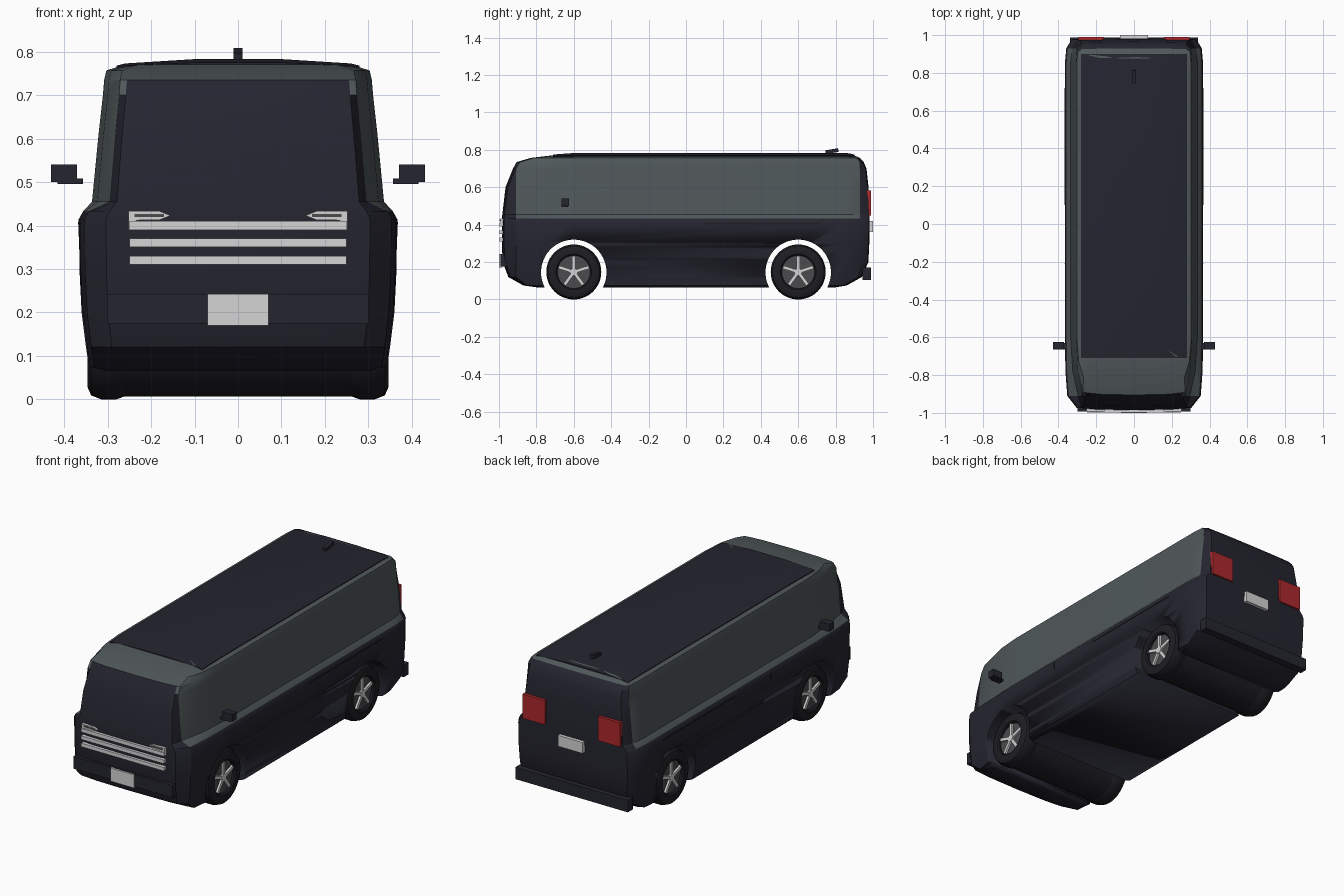
import bpy, bmesh, math
from mathutils import Matrix

if "Cube" in bpy.data.objects:
    bpy.data.objects.remove(bpy.data.objects["Cube"])


def mat(name, c):
    m = bpy.data.materials.new(name)
    m.diffuse_color = (*c, 1)
    m.use_nodes = True
    m.node_tree.nodes["Principled BSDF"].inputs["Base Color"].default_value = m.diffuse_color
    return m


NAVY = mat("dark navy paint", (0.018, 0.018, 0.029))
GREY = mat("grey green paint", (0.08, 0.097, 0.1))
BLACK = mat("black rubber", (0.013, 0.013, 0.017))
RIM = mat("rim grey", (0.07, 0.07, 0.075))
SILVER = mat("silver", (0.66, 0.66, 0.67))
RED = mat("tail red", (0.42, 0.022, 0.025))


def finish(name, bm, mats, angle=30):
    bmesh.ops.recalc_face_normals(bm, faces=bm.faces)
    me = bpy.data.meshes.new(name)
    bm.to_mesh(me)
    bm.free()
    for m in mats:
        me.materials.append(m)
    ob = bpy.data.objects.new(name, me)
    bpy.context.collection.objects.link(ob)
    bpy.ops.object.select_all(action='DESELECT')
    ob.select_set(True)
    bpy.context.view_layer.objects.active = ob
    bpy.ops.object.shade_smooth_by_angle(angle=math.radians(angle))
    return ob


def box(name, lo, hi, m, mirror=False, tilt=0):
    bm = bmesh.new()
    for s in ((1, -1) if mirror else (1,)):
        c = [(a + b) / 2 for a, b in zip(lo, hi)]
        mx = (Matrix.Translation((c[0] * s, c[1], c[2])) @ Matrix.Rotation(tilt, 4, 'X')
              @ Matrix.Diagonal([b - a for a, b in zip(lo, hi)] + [1]))
        bmesh.ops.create_cube(bm, size=1, matrix=mx)
    return finish(name, bm, [m])


def prism(bm, pts, y0, y1):
    """Extrude an (x, z) outline along y."""
    a = [bm.verts.new((x, y0, z)) for x, z in pts]
    b = [bm.verts.new((x, y1, z)) for x, z in pts]
    n = len(pts)
    bm.faces.new(a)
    bm.faces.new(b[::-1])
    for i in range(n):
        bm.faces.new((a[i], a[(i + 1) % n], b[(i + 1) % n], b[i]))


def cyl(bm, r, x0, x1, y, z, n=48):
    mx = Matrix.Translation(((x0 + x1) / 2, y, z)) @ Matrix.Rotation(math.pi / 2, 4, 'Y')
    bmesh.ops.create_cone(bm, cap_ends=True, segments=n, radius1=r, radius2=r,
                          depth=abs(x1 - x0), matrix=mx)


# Body: stacked horizontal rings of (height, half width, front y, back y)
levels = [(.065, .31, -.80, .80), (.075, .343, -.87, .86), (.12, .35, -.95, .94),
          (.2, .36, -.98, .975), (.3, .365, -.985, .98), (.415, .366, -.985, .982),
          (.432, .357, -.985, .982), (.455, .336, -.982, .982), (.6, .322, -.965, .976),
          (.7, .311, -.925, .965), (.735, .308, -.905, .95), (.757, .303, -.83, .93),
          (.77, .26, -.72, .90), (.78, .1, -.62, .88)]
bm = bmesh.new()
rings = []
for z, w, f, b in levels:
    up = z > .44
    half = [(0, f), (.55 * w, f + .003), (.83 * w, f + .012),
            (w * (.88 if up else .965), max(-.91, f + .018)),
            (w * (.965 if up else .992), max(-.78, f + .1)), (w, max(-.6, f + .2)),
            (w, min(.85, b - .06)), (w * .98, min(.93, b - .02)), (w * .9, b - .004),
            (w * .5, b - .001), (0, b)]
    loop = half + [(-x, y) for x, y in half[-2:0:-1]]
    rings.append([bm.verts.new((x, y, z)) for x, y in loop])
for r0, r1 in zip(rings, rings[1:]):
    n = len(r0)
    for i in range(n):
        f = bm.faces.new((r0[i], r0[(i + 1) % n], r1[(i + 1) % n], r1[i]))
        c = f.calc_center_median()
        f.material_index = int(c.z > .428 and -.90 < c.y < .925)
bm.faces.new(rings[0][::-1])
bm.faces.new(rings[-1]).material_index = 1
body = finish("van_body", bm, [NAVY, GREY])

# Wheel arches cut through the body
bm = bmesh.new()
for y in (-.6, .6):
    cyl(bm, .175, -.6, .6, y, .145, 64)
cutter = finish("arch_cutter", bm, [NAVY])
cutter.hide_render = True
mod = body.modifiers.new("arches", 'BOOLEAN')
mod.object = cutter
mod.operation = 'DIFFERENCE'
mod.solver = 'EXACT'
bpy.context.view_layer.objects.active = body
bpy.ops.object.modifier_apply(modifier=mod.name)
bpy.data.objects.remove(cutter)

# Crowned dark roof panel
bm = bmesh.new()
rows = []
for y, d in ((-.71, .01), (-.6, 0), (.86, 0), (.90, .01)):
    prof = [(-.28, .768), (-.26, .773), (-.1, .783), (.1, .783), (.26, .773), (.28, .768)]
    rows.append([bm.verts.new((x, y, z - d * (1 - abs(x) * 2))) for x, z in prof])
for a, b in zip(rows, rows[1:]):
    for i in range(5):
        bm.faces.new((a[i], a[i + 1], b[i + 1], b[i]))
ext = bmesh.ops.extrude_face_region(bm, geom=bm.faces[:])
for v in ext['geom']:
    if isinstance(v, bmesh.types.BMVert):
        v.co.z -= .012
finish("roof_panel", bm, [NAVY])
box("roof_antenna", (-.01, .745, .783), (.01, .815, .803), NAVY, tilt=.17)

# Front: grille bars, headlights, bumper, plate
for i, z in enumerate((.31, .35, .39)):
    box(f"grille_bar_{i + 1}", (-.25, -.998, z), (.25, -.968, z + .02), SILVER)
bm = bmesh.new()
for s in (1, -1):
    prism(bm, [(s * x, z) for x, z in ((.252, .39), (.252, .433), (.18, .433), (.155, .423),
                                       (.18, .413), (.235, .412), (.24, .39))], -.993, -.97)
finish("headlights", bm, [SILVER])
box("headlight_slots", (.17, -.996, .42), (.238, -.99, .427), RIM, True)
box("front_bumper", (-.3, -.993, .175), (.3, -.955, .242), NAVY)
box("front_plate", (-.07, -1, .17), (.07, -.98, .242), SILVER)

# Rear: tail lamps, bumper, plate
box("tail_lamps", (.16, .955, .45), (.295, .99, .583), RED, True)
box("rear_bumper", (-.34, .945, .105), (.34, .988, .17), NAVY)
box("rear_plate", (-.075, .97, .36), (.075, 1, .42), SILVER)

# Sides: mirrors and sliding-door rail
box("mirror_heads", (.37, -.665, .50), (.43, -.625, .54), NAVY, True)
box("mirror_arms", (.357, -.665, .495), (.415, -.63, .508), NAVY, True)
box("door_rails", (.362, .1, .402), (.368, .72, .408), BLACK, True)
box("door_seams", (.36, -.212, .375), (.3675, -.208, .415), BLACK, True)

# Wheels: lathed tyre, rim disc, five spokes and hub on each corner
tyre = [(.088, .30), (.088, .337), (.095, .344), (.12, .346), (.138, .338), (.147, .315),
        (.147, .28), (.14, .26), (.088, .26)]
for end, y in (("front", -.6), ("rear", .6)):
    bm = bmesh.new()
    cyl(bm, .14, -.27, .27, y, .147)
    finish(end + "_axle_drum", bm, [BLACK])
    for side, s in (("right", 1), ("left", -1)):
        bm = bmesh.new()
        n = 48
        rg = [[bm.verts.new((s * x, y + r * math.sin(k * math.tau / n),
                             .147 + r * math.cos(k * math.tau / n))) for r, x in tyre]
              for k in range(n)]
        for k in range(n):
            a, b = rg[k], rg[(k + 1) % n]
            for i in range(len(tyre)):
                j = (i + 1) % len(tyre)
                bm.faces.new((a[i], a[j], b[j], b[i]))
        finish(f"{end}_{side}_tyre", bm, [BLACK])
        bm = bmesh.new()
        cyl(bm, .088, s * .29, s * .325, y, .147)
        finish(f"{end}_{side}_rim", bm, [RIM])
        bm = bmesh.new()
        cyl(bm, .02, s * .32, s * .338, y, .147, 20)
        for k in range(5):
            mx = (Matrix.Translation((s * .33, y, .147)) @ Matrix.Rotation(k * math.tau / 5, 4, 'X')
                  @ Matrix.Translation((0, 0, .045)) @ Matrix.Diagonal((.012, .017, .08, 1)))
            bmesh.ops.create_cube(bm, size=1, matrix=mx)
        finish(f"{end}_{side}_spokes", bm, [SILVER])
